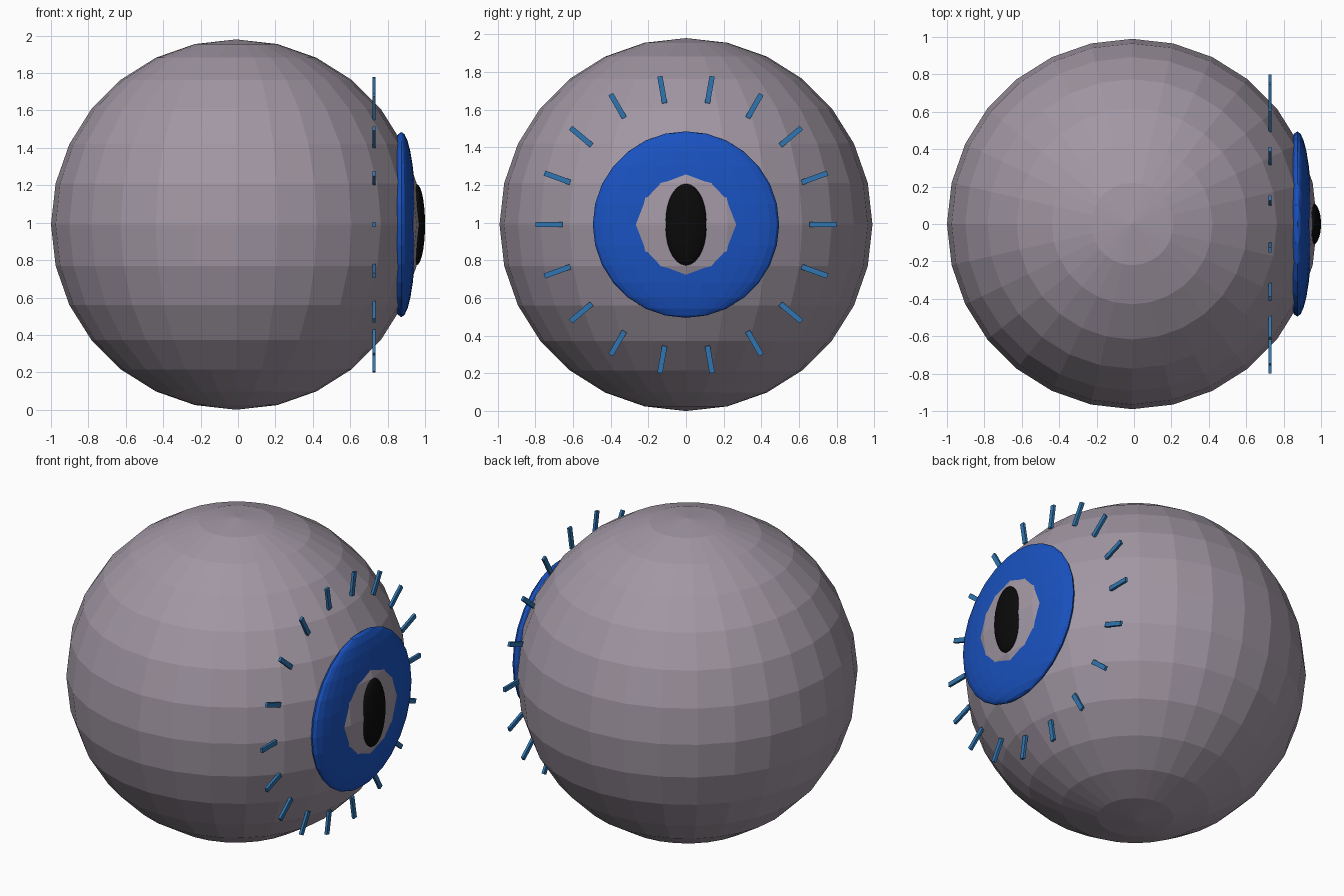
import bpy, bmesh, math
from mathutils import Matrix, Vector

if "Cube" in bpy.data.objects:
    bpy.data.objects.remove(bpy.data.objects["Cube"])

CZ = 0.99  # height of the eye centre


def material(name, rgb):
    m = bpy.data.materials.new(name)
    m.diffuse_color = (*rgb, 1)
    m.use_nodes = True
    m.node_tree.nodes["Principled BSDF"].inputs["Base Color"].default_value = m.diffuse_color
    return m


def finish(name, bm, mat):
    me = bpy.data.meshes.new(name)
    bm.to_mesh(me)
    bm.free()
    me.materials.append(mat)
    ob = bpy.data.objects.new(name, me)
    bpy.context.collection.objects.link(ob)
    return ob


def ellipsoid(name, x, radii, mat):
    bm = bmesh.new()
    bmesh.ops.create_uvsphere(
        bm, u_segments=28, v_segments=14, radius=1,
        matrix=Matrix.Translation((x, 0, CZ)) @ Matrix.Diagonal((*radii, 1)))
    return finish(name, bm, mat)


grey = material("eyeball_grey", (0.36, 0.31, 0.37))
blue = material("iris_blue", (0.01, 0.085, 0.53))
black = material("pupil_black", (0.003, 0.003, 0.003))
lash_blue = material("ray_blue", (0.03, 0.18, 0.44))

# eyeball, iris lens and slit pupil, each poking through the one behind
ellipsoid("eyeball", -0.01, (0.99, 0.99, 0.99), grey)
ellipsoid("iris", 0.873, (0.079, 0.495, 0.495), blue)
ellipsoid("pupil", 0.955, (0.045, 0.112, 0.217), black)

# ring of thin radial bars around the iris
bm = bmesh.new()
for i in range(18):
    m = (Matrix.Translation((0.727, 0, CZ))
         @ Matrix.Rotation(math.radians(20 * i), 4, 'X')
         @ Matrix.Translation((0, 0.727, 0))
         @ Matrix.Diagonal((0.016, 0.145, 0.028, 1)))
    bmesh.ops.create_cube(bm, size=1, matrix=m)
finish("radial_bars", bm, lash_blue)
